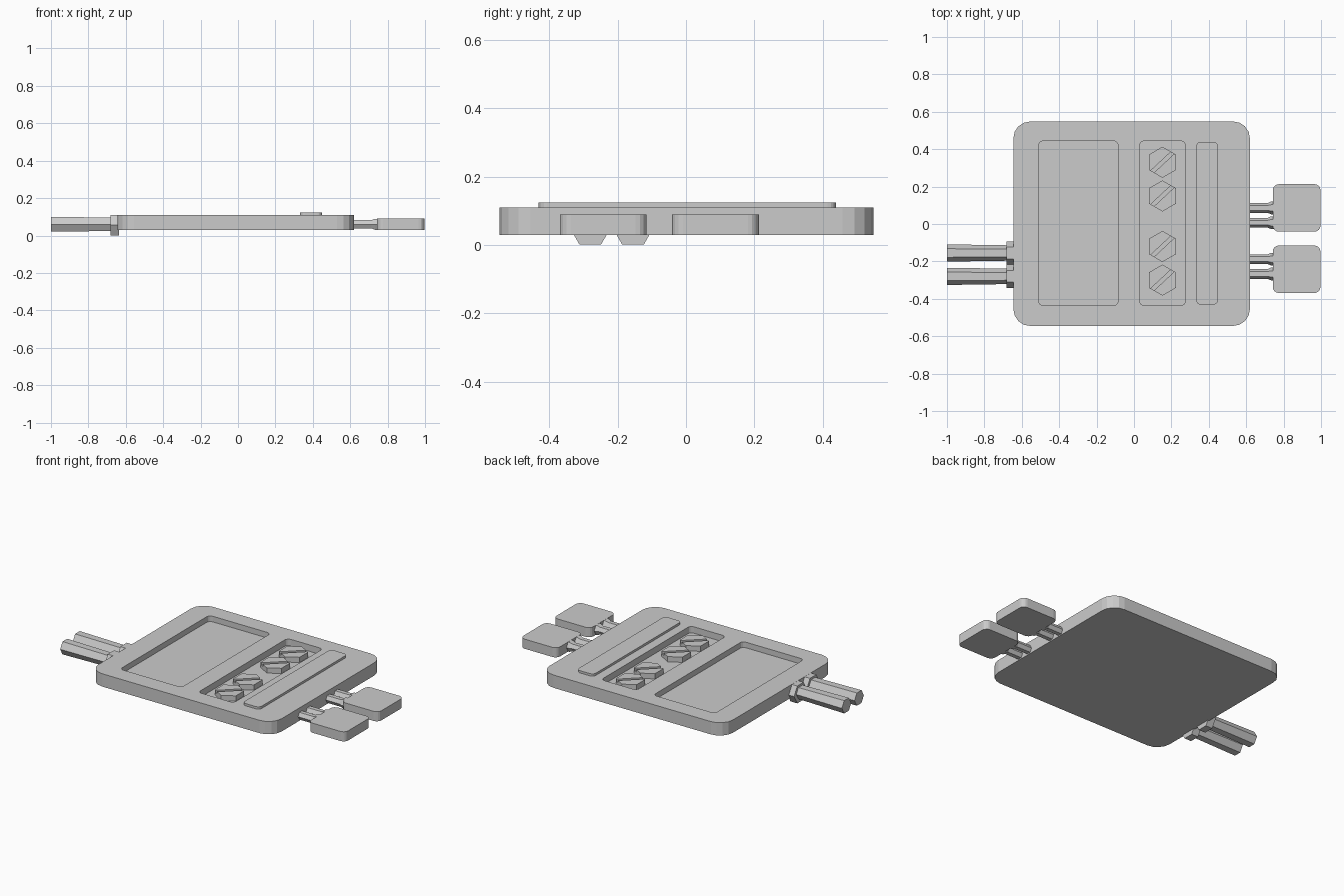
import bpy, bmesh
from math import sin, cos, pi, radians
from mathutils import Matrix

if "Cube" in bpy.data.objects:
    bpy.data.objects.remove(bpy.data.objects["Cube"])


def add_object(name, bm):
    bmesh.ops.recalc_face_normals(bm, faces=bm.faces)
    mesh = bpy.data.meshes.new(name)
    bm.to_mesh(mesh)
    bm.free()
    ob = bpy.data.objects.new(name, mesh)
    bpy.context.collection.objects.link(ob)
    return ob


def rounded_plate(name, x0, x1, y0, y1, z0, z1, r, seg=4):
    bm = bmesh.new()
    corners = [(x1 - r, y1 - r), (x0 + r, y1 - r), (x0 + r, y0 + r), (x1 - r, y0 + r)]
    ring = []
    for i, (cx, cy) in enumerate(corners):
        for k in range(seg + 1):
            a = (i + k / seg) * pi / 2
            ring.append(bm.verts.new((cx + r * cos(a), cy + r * sin(a), z0)))
    face = bm.faces.new(ring)
    new = bmesh.ops.extrude_face_region(bm, geom=[face], use_keep_orig=True)["geom"]
    bmesh.ops.translate(bm, vec=(0, 0, z1 - z0),
                        verts=[g for g in new if isinstance(g, bmesh.types.BMVert)])
    return add_object(name, bm)


def hex_rod(name, y, z, stations):
    # lofted hexagonal rod along x; stations are (x, radius), flats on top and bottom
    bm = bmesh.new()
    rings = [[bm.verts.new((x, y + r * cos(k * pi / 3), z + r * sin(k * pi / 3)))
              for k in range(6)] for x, r in stations]
    for a, b in zip(rings, rings[1:]):
        for k in range(6):
            bm.faces.new((a[k], a[(k + 1) % 6], b[(k + 1) % 6], b[k]))
    bm.faces.new(rings[0])
    bm.faces.new(rings[-1])
    return add_object(name, bm)


def cut(target, cutter):
    mod = target.modifiers.new("cut", 'BOOLEAN')
    mod.operation = 'DIFFERENCE'
    mod.solver = 'EXACT'
    mod.object = cutter
    cutter.hide_render = True
    cutter.display_type = 'WIRE'
    bpy.context.view_layer.objects.active = target
    bpy.ops.object.modifier_apply(modifier=mod.name)
    bpy.data.objects.remove(cutter)


# Main plate with two recessed pockets
body = rounded_plate("body_plate", -0.645, 0.62, -0.545, 0.548, 0.03, 0.11, 0.09)
cut(body, rounded_plate("large_pocket_cutter", -0.51, -0.085, -0.436, 0.444, 0.075, 0.2, 0.025))
cut(body, rounded_plate("screw_pocket_cutter", 0.03, 0.275, -0.436, 0.444, 0.07, 0.2, 0.025))

# Raised strip
rounded_plate("raised_strip", 0.332, 0.449, -0.431, 0.439, 0.10, 0.124, 0.025)

# Slotted hexagonal screw heads
for i, y in enumerate((0.33, 0.15, -0.12, -0.30)):
    bm = bmesh.new()
    bmesh.ops.create_cone(bm, cap_ends=True, segments=6, radius1=0.083, radius2=0.083, depth=0.04,
                          matrix=Matrix.Translation((0.152, y, 0.083)))
    # put corners along y whatever the primitive's starting angle
    if max(v.co.y for v in bm.verts) - y < 0.08:
        bmesh.ops.rotate(bm, cent=(0.152, y, 0), matrix=Matrix.Rotation(pi / 6, 3, 'Z'), verts=bm.verts)
    head = add_object(f"screw_head_{i + 1}", bm)
    bm = bmesh.new()
    bmesh.ops.create_cube(bm, size=1, matrix=Matrix.Translation((0.152, y, 0.108))
                          @ Matrix.Rotation(radians(43), 4, 'Z') @ Matrix.Diagonal((0.3, 0.02, 0.04, 1)))
    cut(head, add_object("slot_cutter", bm))

# Left hexagonal connectors with collars
for i, y in enumerate((-0.155, -0.28)):
    hex_rod(f"connector_collar_{i + 1}", y, 0.055, [(-0.682, 0.0625), (-0.635, 0.0625)])
    hex_rod(f"connector_rod_{i + 1}", y, 0.06, [(-1.0, 0.046), (-0.66, 0.041)])

# Right tags, each on two thin hexagonal stems
for i, y in enumerate((0.086, -0.242)):
    rounded_plate(f"tag_{i + 1}", 0.742, 0.997, y - 0.127, y + 0.127, 0.03, 0.09, 0.032)
    for j, dy in enumerate((0.0, -0.079)):
        hex_rod(f"tag_stem_{i + 1}_{j + 1}", y + dy + (0 if i == 0 else 0.054), 0.06,
                [(0.60, 0.026), (0.715, 0.026), (0.732, 0.034), (0.76, 0.034)])
